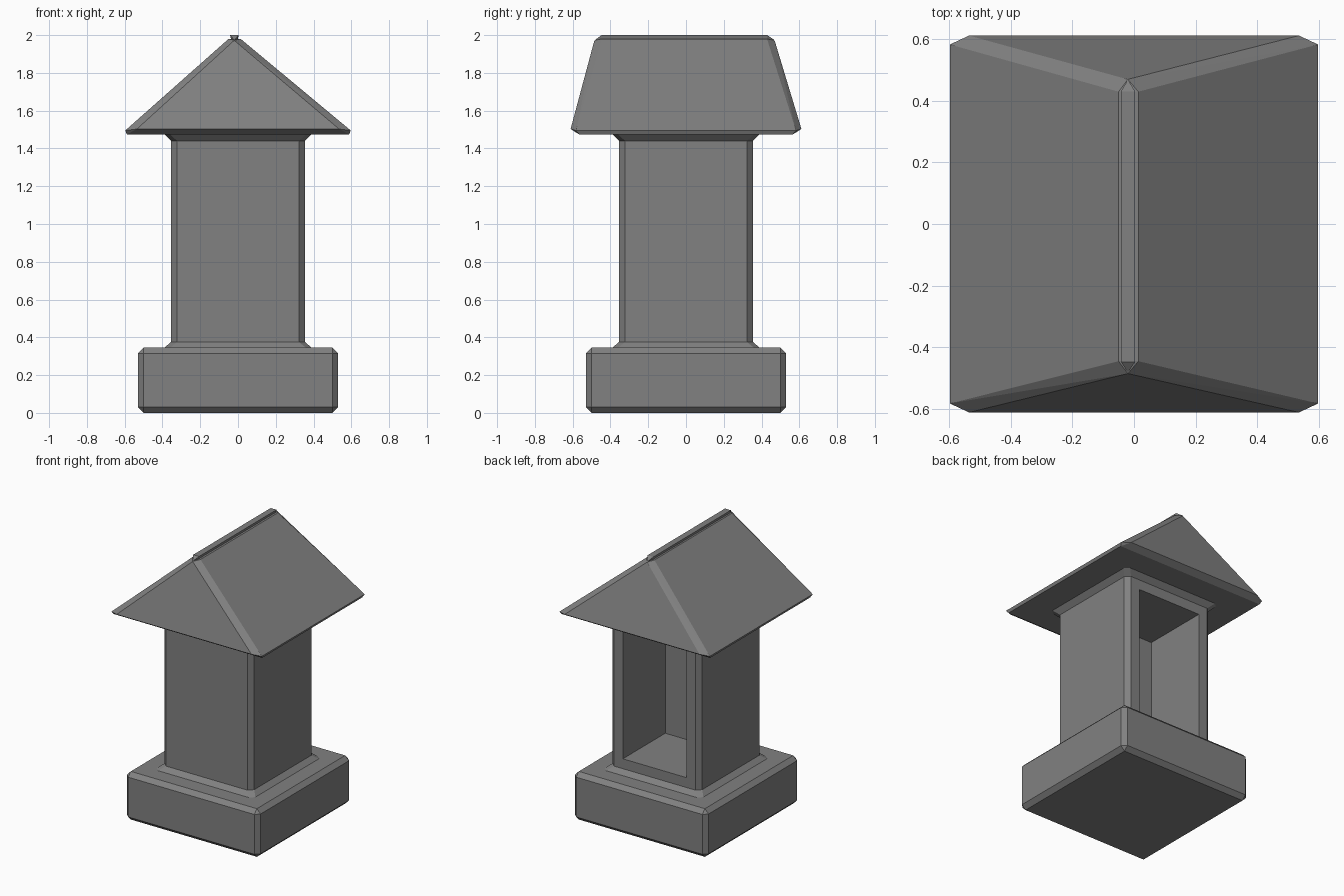
import bpy, bmesh
from mathutils import Vector

if "Cube" in bpy.data.objects:
    bpy.data.objects.remove(bpy.data.objects["Cube"])

stone = bpy.data.materials.new("grey stone")
stone.diffuse_color = (0.22, 0.22, 0.22, 1)
stone.use_nodes = True
stone.node_tree.nodes["Principled BSDF"].inputs["Base Color"].default_value = stone.diffuse_color


def finish(bm, name):
    bmesh.ops.remove_doubles(bm, verts=bm.verts, dist=0.0005)
    bmesh.ops.recalc_face_normals(bm, faces=bm.faces)
    me = bpy.data.meshes.new(name)
    bm.to_mesh(me)
    bm.free()
    me.materials.append(stone)
    ob = bpy.data.objects.new(name, me)
    bpy.context.collection.objects.link(ob)
    return ob


def loft(rings, caps):
    """Stack of square rings with cut corners: (height, half width, corner cut)."""
    bm = bmesh.new()
    loops = []
    for z, h, c in rings:
        k = h - c
        pts = [(k, -h), (h, -k), (h, k), (k, h), (-k, h), (-h, k), (-h, -k), (-k, -h)]
        loops.append([bm.verts.new((x, y, z)) for x, y in pts])
    for a, b in zip(loops, loops[1:]):
        for i in range(8):
            j = (i + 1) % 8
            bm.faces.new((a[i], a[j], b[j], b[i]))
    if caps:
        bm.faces.new(loops[0][::-1])
        bm.faces.new(loops[-1])
    return bm


def hull(points, name):
    bm = bmesh.new()
    for p in points:
        bm.verts.new(p)
    res = bmesh.ops.convex_hull(bm, input=bm.verts)
    loose = [v for v in bm.verts if not v.link_faces]
    bmesh.ops.delete(bm, geom=loose, context='VERTS')
    return finish(bm, name)


# plinth block with chamfered edges
plinth = loft([(0, 0.50, 0.0001), (0.03, 0.53, 0.03), (0.315, 0.53, 0.03), (0.345, 0.50, 0.0001)], True)
finish(plinth, "plinth")

# shaft with flared foot and head
bm = loft([(0.345, 0.39, 0.03), (0.375, 0.355, 0.032), (1.44, 0.355, 0.032), (1.475, 0.39, 0.03)], False)
bmesh.ops.recalc_face_normals(bm, faces=bm.faces)
# niche sunk into the back of the shaft
bm.faces.ensure_lookup_table()
back = max((f for f in bm.faces if f.calc_center_median().y > 0.354
            and abs(f.normal.y) > 0.99), key=lambda f: f.calc_area())
bmesh.ops.inset_individual(bm, faces=[back], thickness=0.071, use_even_offset=True)
deep = bmesh.ops.extrude_discrete_faces(bm, faces=[back])["faces"][0]
bmesh.ops.translate(bm, verts=deep.verts, vec=Vector((0, -0.48, 0)))
finish(bm, "niche_shaft")

# hipped roof with chamfered hips and undercut eaves
pts = []
for sy in (-1, 1):
    for sx in (-1, 1):
        pts += [(sx * 0.588, sy * 0.567, 1.475), (sx * 0.597, sy * 0.582, 1.495),
                (sx * 0.535, sy * 0.611, 1.503)]
        pts.append((-0.018 + sx * 0.032, sy * 0.437 - 0.008, 1.980))
    pts.append((-0.02, sy * 0.477 - 0.008, 1.972))
hull(pts, "roof")

# thin ridge strip, wider at its top
ridge = []
for y, tip in ((-0.447, -0.482), (0.430, 0.468)):
    ridge += [(-0.042, y, 2.0), (0.004, y, 2.0), (-0.036, y, 1.975), (-0.002, y, 1.975),
              (-0.02, tip, 1.974)]
hull(ridge, "roof_ridge")
